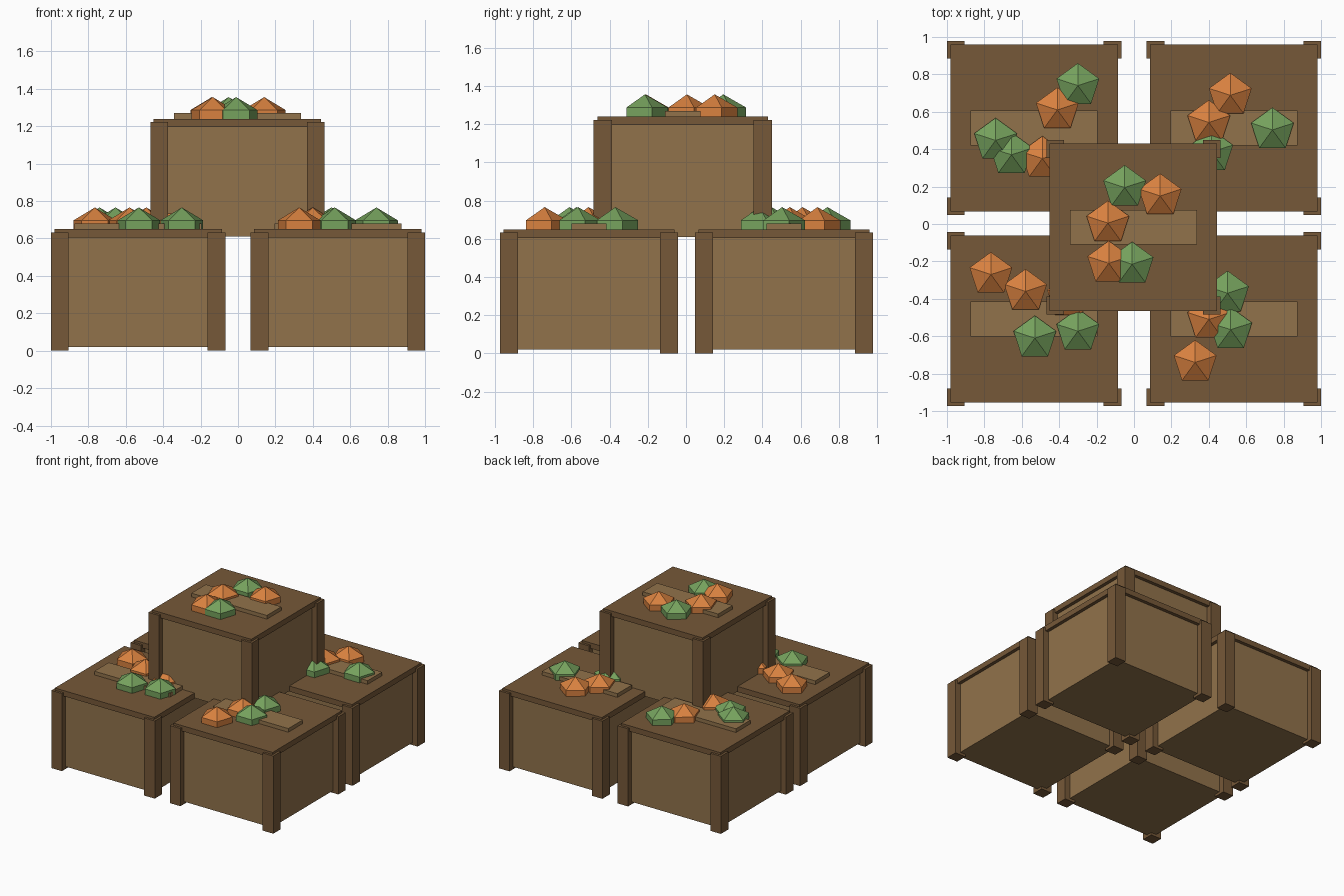
import bpy, bmesh
from math import sin, cos, pi

if "Cube" in bpy.data.objects:
    bpy.data.objects.remove(bpy.data.objects["Cube"])


def material(name, rgb):
    m = bpy.data.materials.new(name)
    m.diffuse_color = (*rgb, 1)
    m.use_nodes = True
    m.node_tree.nodes["Principled BSDF"].inputs["Base Color"].default_value = m.diffuse_color
    return m


DARK = material("dark_wood", (0.18, 0.098, 0.04))
LIGHT = material("light_wood", (0.285, 0.17, 0.07))
ORANGE = material("orange", (0.69, 0.22, 0.05))
GREEN = material("green", (0.18, 0.36, 0.11))


def finish(name, bm, mat):
    bmesh.ops.recalc_face_normals(bm, faces=bm.faces)
    me = bpy.data.meshes.new(name)
    bm.to_mesh(me)
    bm.free()
    me.materials.append(mat)
    ob = bpy.data.objects.new(name, me)
    bpy.context.collection.objects.link(ob)


def box(name, x, y, z0, z1, sx, sy, mat):
    bm = bmesh.new()
    bmesh.ops.create_cube(bm, size=1)
    for v in bm.verts:
        v.co = (x + v.co.x * sx, y + v.co.y * sy, (z0 + z1) / 2 + v.co.z * (z1 - z0))
    finish(name, bm, mat)


def produce(name, x, y, z, mat):
    # five-sided faceted ball, lower half sunk into the crate
    r = 0.138
    bm = bmesh.new()
    top, bottom = bm.verts.new((x, y, z + r)), bm.verts.new((x, y, z - r))
    rings = []
    for h in (r / 2, -r / 2):
        rings.append([bm.verts.new((x + 0.12 * cos(pi / 2 + i * 2 * pi / 5),
                                    y + 0.12 * sin(pi / 2 + i * 2 * pi / 5), z + h))
                      for i in range(5)])
    up, low = rings
    for i in range(5):
        j = (i + 1) % 5
        bm.faces.new((top, up[i], up[j]))
        bm.faces.new((up[i], low[i], low[j], up[j]))
        bm.faces.new((bottom, low[j], low[i]))
    finish(name, bm, mat)


def crate(name, x, y, z, oranges, greens):
    box(name + "_body", x, y, z + 0.02, z + 0.61, 0.84, 0.84, LIGHT)
    box(name + "_lid", x, y, z + 0.605, z + 0.65, 0.895, 0.895, DARK)
    box(name + "_top_plank", x, y, z + 0.64, z + 0.68, 0.68, 0.185, LIGHT)
    for sx in (-1, 1):
        for sy in (-1, 1):
            box(name + "_corner_post", x + sx * 0.4185, y + sy * 0.4185,
                z, z + 0.632, 0.095, 0.095, DARK)
    for px, py in oranges:
        produce(name + "_orange_produce", px, py, z + 0.628, ORANGE)
    for px, py in greens:
        produce(name + "_green_produce", px, py, z + 0.628, GREEN)


# four lower crates
crate("back_left_crate", -0.534, 0.513, 0,
      [(-0.41, 0.61), (-0.49, 0.35)],
      [(-0.30, 0.74), (-0.74, 0.447), (-0.655, 0.37)])
crate("back_right_crate", 0.534, 0.513, 0,
      [(0.515, 0.688), (0.40, 0.543)],
      [(0.74, 0.503), (0.415, 0.385)])
crate("front_left_crate", -0.534, -0.508, 0,
      [(-0.765, -0.27), (-0.58, -0.36), (-0.35, -0.39)],
      [(-0.53, -0.61), (-0.30, -0.573)])
crate("front_right_crate", 0.534, -0.508, 0,
      [(0.40, -0.51), (0.327, -0.74)],
      [(0.50, -0.37), (0.517, -0.565)])

# crate stacked on top
crate("top_crate", -0.003, -0.017, 0.59,
      [(0.14, 0.15), (-0.14, 0.005), (-0.135, -0.21)],
      [(-0.05, 0.195), (-0.01, -0.215)])
